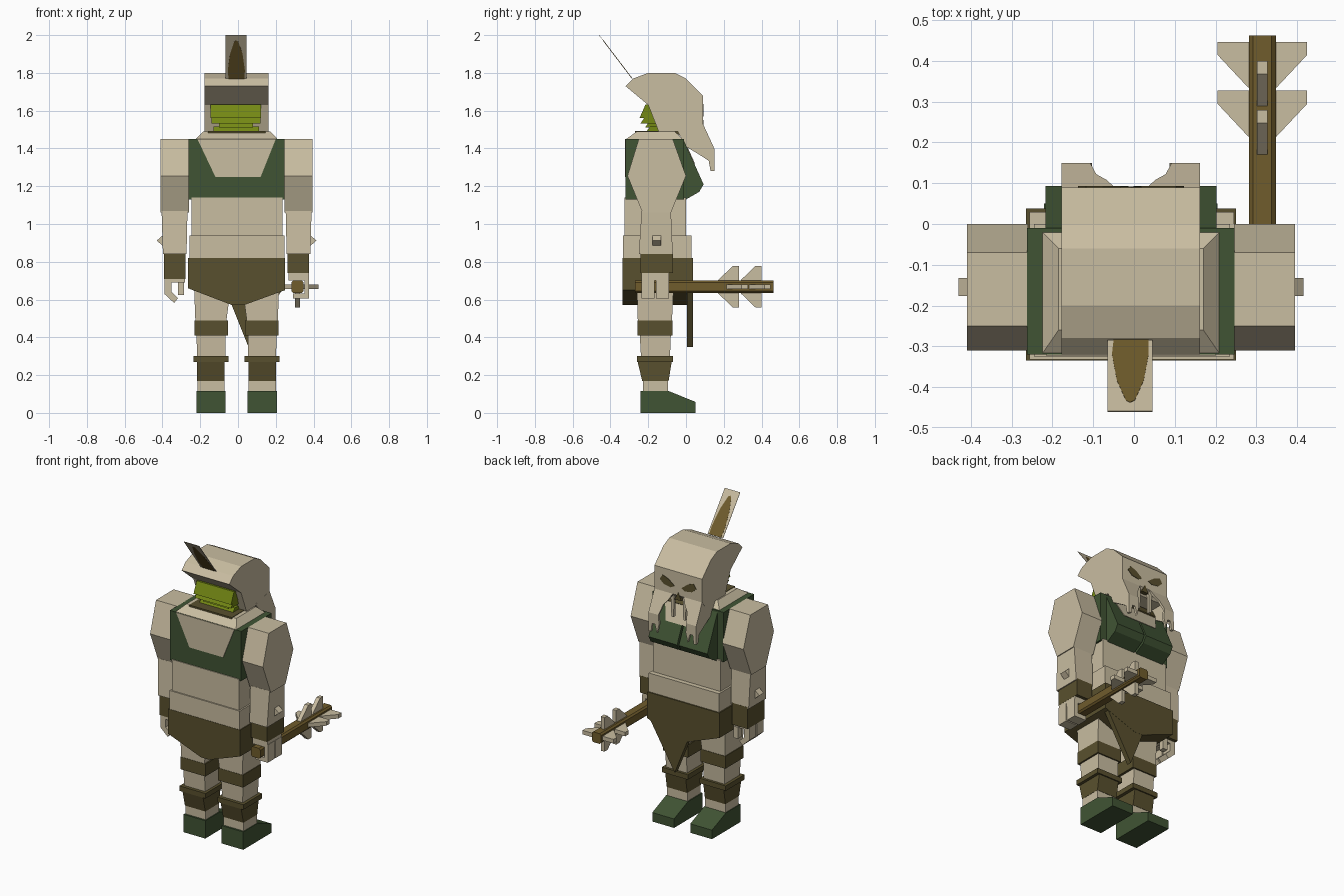
import bpy, bmesh
from mathutils import Vector

cube = bpy.data.objects.get("Cube")
if cube:
    bpy.data.objects.remove(cube, do_unlink=True)

CX = -0.0075  # plane of symmetry


def material(name, r, g, b):
    lin = [((c / 255 + 0.055) / 1.055) ** 2.4 for c in (r, g, b)] + [1.0]
    m = bpy.data.materials.new(name)
    m.use_nodes = True
    m.diffuse_color = lin
    m.node_tree.nodes["Principled BSDF"].inputs["Base Color"].default_value = lin
    return m


BONE = material("bone skin", 201, 189, 161)
OLIVE = material("olive cloth", 89, 80, 46)
GREEN = material("dark green leather", 64, 84, 52)
WOOD = material("brown wood", 112, 92, 44)
LIME = material("lime skin", 116, 136, 20)


def finish(name, bm, mat):
    bmesh.ops.recalc_face_normals(bm, faces=bm.faces[:])
    me = bpy.data.meshes.new(name)
    bm.to_mesh(me)
    bm.free()
    me.materials.append(mat)
    ob = bpy.data.objects.new(name, me)
    bpy.context.collection.objects.link(ob)
    return ob


def loft(name, ring_a, ring_b, mat):
    """Closed solid between two rings with the same number of points."""
    bm = bmesh.new()
    a = [bm.verts.new(p) for p in ring_a]
    b = [bm.verts.new(p) for p in ring_b]
    n = len(a)
    bm.faces.new(a)
    bm.faces.new(b)
    for i in range(n):
        bm.faces.new((a[i], a[(i + 1) % n], b[(i + 1) % n], b[i]))
    return finish(name, bm, mat)


def prism_x(name, yz, x0, x1, mat):
    return loft(name, [(x0, y, z) for y, z in yz], [(x1, y, z) for y, z in yz], mat)


def prism_y(name, xz, y0, y1, mat):
    return loft(name, [(x, y0, z) for x, z in xz], [(x, y1, z) for x, z in xz], mat)


def frustum(name, lo, hi, mat):
    """lo and hi are (x0, x1, y0, y1, z)."""
    ring = lambda r: [(r[0], r[2], r[4]), (r[1], r[2], r[4]), (r[1], r[3], r[4]), (r[0], r[3], r[4])]
    return loft(name, ring(lo), ring(hi), mat)


def box(name, x0, x1, y0, y1, z0, z1, mat):
    return frustum(name, (x0, x1, y0, y1, z0), (x0, x1, y0, y1, z1), mat)


# Torso, belly, loincloth
box("waist", -0.245, 0.235, -0.325, 0.0, 0.93, 1.14, BONE)
box("belly", -0.257, 0.245, -0.333, 0.03, 0.81, 0.94, BONE)
prism_y("loincloth", [(-.265, .82), (-.265, .66), (-.03, .57), (.03, .57), (.25, .65), (.25, .82)],
        -0.335, 0.038, OLIVE)
prism_y("loincloth_flap", [(.25, .68), (.055, .35), (-.035, .575), (-.265, .67)], 0.005, 0.037, OLIVE)
box("vest", -0.262, 0.247, -0.32, -0.01, 1.13, 1.45, GREEN)
prism_y("back_neckline", [(-.215, 1.45), (.2, 1.45), (.12, 1.25), (-.12, 1.25)], -0.324, -0.318, BONE)
frustum("neck_base", (-.225, .21, -.318, -.02, 1.449), (-.185, .17, -.26, -.06, 1.49), BONE)
frustum("neck_cord", (-.16, .145, -.27, -.05, 1.483), (-.16, .145, -.27, -.05, 1.493), OLIVE)
prism_x("neck_cord_chest", [(-.05, 1.493), (-.02, 1.475), (0.005, 1.43), (0, 1.425), (-.03, 1.465), (-.05, 1.48)],
        -.16, .145, OLIVE)

# Chest, with a bare neckline between the straps
for s, side in ((1, "left"), (-1, "right")):
    prism_x(side + "_chest", [(-.03, 1.45), (-.015, 1.45), (.093, 1.21), (.07, 1.17), (0, 1.13), (-.03, 1.13)],
            CX + s * 0.006, CX + s * 0.21, GREEN)
loft("front_neckline",
     [(CX + x, -.015 + .45 * t + d, 1.45 - t) for x, t, d in
      ((-.165, 0, .004), (.165, 0, .004), (.12, .13, .004), (-.12, .13, .004))],
     [(CX + x, -.03 + .45 * t, 1.45 - t) for x, t in ((-.165, 0), (.165, 0), (.12, .13), (-.12, .13))], BONE)

# Limbs
ARM = [(-.25, 1.45), (-.07, 1.45), (0, 1.255), (-.08, 1.06), (-.23, 1.06), (-.31, 1.255)]
FOOT = [(-.24, 0), (-.24, .115), (-.09, .115), (.05, .058), (.05, 0)]
for s, side in ((1, "left"), (-1, "right")):
    def X(d):
        return CX + s * d

    prism_x(side + "_upper_arm", ARM, X(.2525), X(.4025), BONE)
    frustum(side + "_forearm", (X(.265), X(.39), -.25, -.07, .84), (X(.26), X(.397), -.235, -.08, 1.07), BONE)
    prism_y(side + "_arm_spike", [(X(.385), .945), (X(.423), .912), (X(.385), .88)], -.177, -.132, BONE)
    box(side + "_bracer", X(.27), X(.383), -.24, -.07, .74 if s > 0 else .71, .85, OLIVE)

    frustum(side + "_thigh", (X(.055), X(.218), -.255, -.075, .48), (X(.03), X(.225), -.26, -.065, .67), BONE)
    box(side + "_thigh_wrap", X(.045), X(.223), -.257, -.072, .41, .49, OLIVE)
    frustum(side + "_knee", (X(.06), X(.208), -.238, -.085, .29), (X(.06), X(.213), -.245, -.08, .42), BONE)
    box(side + "_knee_band", X(.042), X(.228), -.26, -.068, .27, .302, OLIVE)
    frustum(side + "_shin_wrap", (X(.063), X(.209), -.232, -.092, .17), (X(.063), X(.209), -.257, -.075, .275), OLIVE)
    box(side + "_ankle", X(.064), X(.208), -.228, -.094, .1, .18, BONE)
    prism_x(side + "_boot", FOOT, X(.058), X(.213), GREEN)

# Open right hand with curled fingers
HAND = [(-.39, .715), (-.39, .63), (-.338, .582), (-.318, .607), (-.352, .64), (-.352, .69), (-.28, .69), (-.28, .715)]
for i, y in enumerate((-.235, -.158)):
    prism_y("right_hand_%d" % (i + 1), HAND, y, y + .068, BONE)
box("right_thumb", -.318, -.285, -.11, -.075, .625, .70, BONE)

# Left hand gripping the club
box("left_hand_back", .268, .375, -.235, -.09, .70, .745, BONE)
for i, y in enumerate((-.235, -.158)):
    box("left_fingers_%d" % (i + 1), .352, .377, y, y + .068, .605, .72, BONE)
    box("left_fingertips_%d" % (i + 1), .29, .36, y, y + .068, .605, .632, BONE)

# Club with chamfered shaft and flared blades
c, h, k = (.315, .668), .033, .023
OCT = [(h, k), (k, h), (-k, h), (-h, k), (-h, -k), (-k, -h), (k, -h), (h, -k)]
prism_y("club_shaft", [(c[0] + a, c[1] + b) for a, b in OCT], -.27, .463, WOOD)
for i, y in enumerate((.215, .335)):
    for s, side in ((1, "outer"), (-1, "inner")):
        r = [(c[0] + s * .02, y - .005), (c[0] + s * .035, y), (c[0] + s * .11, y + .08),
             (c[0] + s * .11, y + .12 - .008), (c[0] + s * .02, y + .12 - .008)]
        loft("club_%s_blade_%d" % (side, i + 1), [(a, b, c[1] - .013) for a, b in r],
             [(a, b, c[1] + .013) for a, b in r], BONE)
    for s, side in ((1, "top"), (-1, "bottom")):
        yv = y - .045
        prism_x("club_%s_blade_%d" % (side, i + 1),
                [(yv, c[1] + s * .02), (yv, c[1] + s * .035), (yv + .078, c[1] + s * .11),
                 (yv + .11, c[1] + s * .11), (yv + .11, c[1] + s * .02)], c[0] - .013, c[0] + .013, BONE)

# Skull helmet
HELM = [(-.32, 1.73), (-.28, 1.77), (-.2, 1.8), (-.06, 1.8), (0, 1.77), (.09, 1.68), (.09, 1.53),
        (.06, 1.49), (-.145, 1.49), (-.2, 1.63)]
prism_x("skull_helmet", HELM, -.178, .162, BONE)
CHEEK = [(-.05, 1.5), (0, 1.41), (.09, 1.355), (.12, 1.335), (.13, 1.28), (.149, 1.28), (.149, 1.4), (.088, 1.53)]


def slant(x, z, d):
    return (x, .09 + max(0, min(.06, (1.53 - z) * .46)) - d, z)


UPPER = [(.17, 1.53), (.04, 1.53), (.06, 1.49), (.085, 1.46), (.1, 1.4), (.17, 1.4)]
LOWER = [(.17, 1.4), (.1, 1.4), (.095, 1.34), (.11, 1.28), (.125, 1.335), (.145, 1.335), (.152, 1.28), (.17, 1.28)]
EYE = [(.025, 1.585), (.05, 1.57), (.1, 1.578), (.13, 1.605), (.11, 1.635), (.07, 1.62)]
for s, side in ((1, "left"), (-1, "right")):
    prism_x(side + "_cheek_plate", CHEEK, CX + s * .155, CX + s * .17, BONE)
    for part, pts in (("face_plate", UPPER), ("jaw_teeth", LOWER)):
        loft("%s_%s" % (side, part), [slant(CX + s * x, z, 0) for x, z in pts],
             [slant(CX + s * x, z, .015) for x, z in pts], BONE)
    prism_y(side + "_eye_hole", [(CX + s * x, z) for x, z in EYE], .087, .093, OLIVE)
    prism_y(side + "_tusk", [(CX + s * x, z) for x, z in ((.03, 1.53), (.055, 1.5), (.05, 1.38), (.035, 1.38))],
            .07, .088, BONE)
prism_y("nose_hole", [(CX + x, z) for x, z in ((0, 1.55), (.025, 1.5), (-.025, 1.5))], .06, .092, OLIVE)

# Layered nape folds under the helmet
FOLDS = ((-.145, .122, 1.56, 1.632, -.246, -.215), (-.14, .118, 1.533, 1.56, -.24, -.222),
         (-.1, .08, 1.512, 1.535, -.215, -.2), (-.13, .11, 1.49, 1.515, -.21, -.19))
for i, (x0, x1, z0, z1, y0, y1) in enumerate(FOLDS):
    frustum("nape_fold_%d" % (i + 1), (x0, x1, y0, -.14, z0), (x0, x1, y1, -.14, z1), LIME)

# Crest: a thin slanted plate with a painted feather on both sides
foot, rise, nor = Vector((0, -.285, 1.77)), Vector((0, -.175, .23)), Vector((0, .796, .605))


def crest(name, pts, d, mat):
    p = [Vector((x, 0, 0)) + foot + rise * t for x, t in pts]
    loft(name, [v + nor * d for v in p], [v - nor * d for v in p], mat)


crest("crest_plate", [(-.065, 0), (.045, 0), (.045, 1), (-.065, 1)], .001, BONE)
crest("crest_feather", [(-.05, 0), (.035, 0), (.036, .2), (.024, .57), (.002, .85), (-.01, .88),
                        (-.02, .85), (-.042, .57), (-.054, .2)], .002, WOOD)
